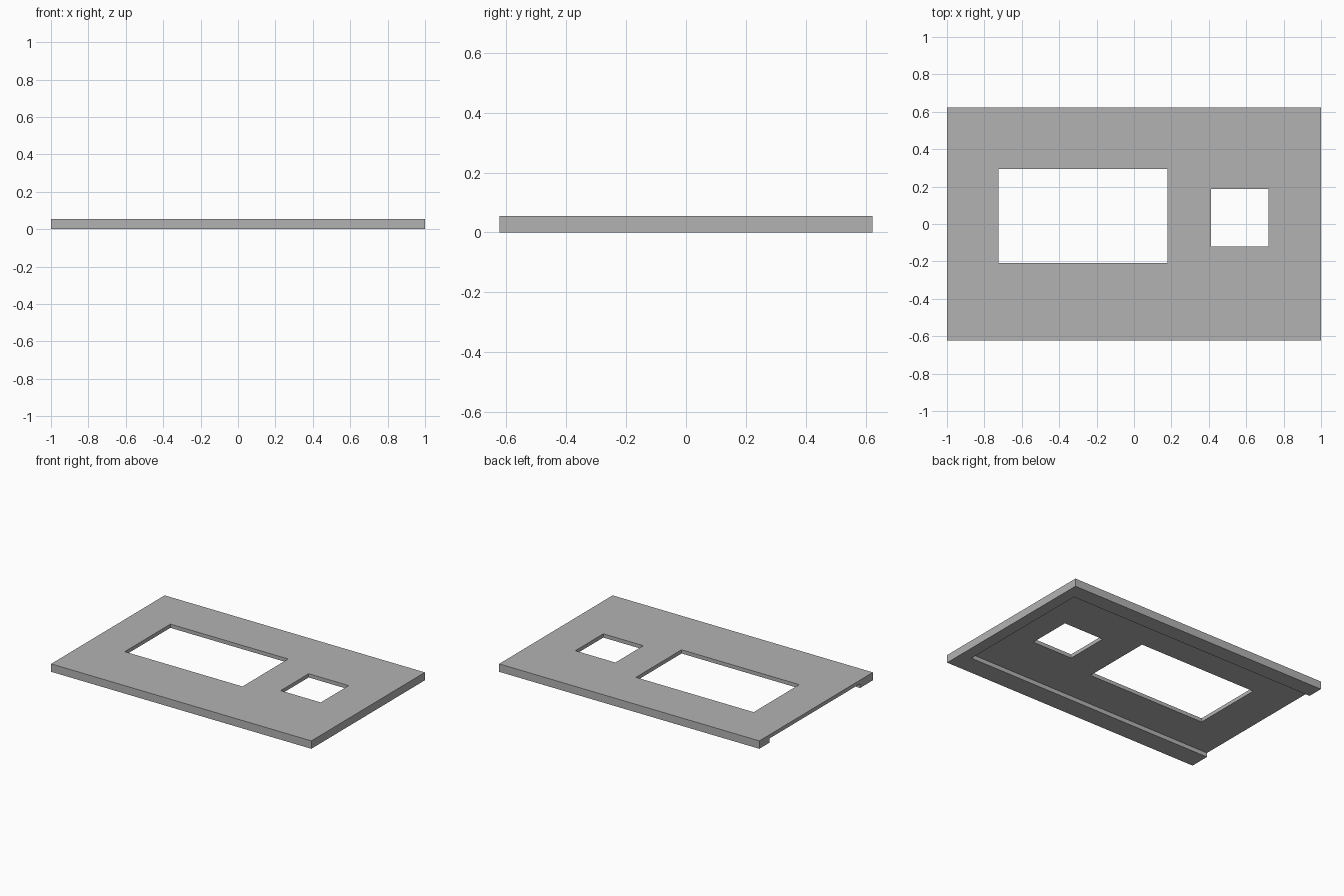
import bpy

old = bpy.data.objects.get("Cube")
if old:
    bpy.data.objects.remove(old, do_unlink=True)

HALF_Y = 0.623
HEIGHT = 0.055
UNDERSIDE = 0.029          # height of the thin panel above the rim's foot

grey = bpy.data.materials.new("plain grey")
grey.use_nodes = True
colour = (0.45, 0.45, 0.45, 1)
grey.diffuse_color = colour
grey.node_tree.nodes["Principled BSDF"].inputs["Base Color"].default_value = colour


def box(name, x, y, z):
    """Box spanning the given (low, high) ranges."""
    spans = (x, y, z)
    bpy.ops.mesh.primitive_cube_add(size=1)
    ob = bpy.context.object
    ob.name = name
    for v in ob.data.vertices:
        v.co = [lo + (c + 0.5) * (hi - lo) for c, (lo, hi) in zip(v.co, spans)]
    ob.data.materials.append(grey)
    return ob


def cut(target, cutter):
    """Subtract the cutter, then remove it."""
    cutter.hide_render = True
    mod = target.modifiers.new("cut", "BOOLEAN")
    mod.operation = "DIFFERENCE"
    mod.solver = "EXACT"
    mod.object = cutter
    bpy.ops.object.select_all(action="DESELECT")
    bpy.context.view_layer.objects.active = target
    target.select_set(True)
    bpy.ops.object.modifier_apply(modifier=mod.name)
    bpy.data.objects.remove(cutter, do_unlink=True)


# Outer slab
panel = box("panel", (-1, 1), (-HALF_Y, HALF_Y), (0, HEIGHT))

# Recess underneath: rim on three sides, open on the -x side
cut(panel, box("recess_cutter", (-1.2, 0.92),
               (-HALF_Y + 0.14, HALF_Y - 0.11), (-0.1, UNDERSIDE)))

# Wide and small window openings
cut(panel, box("wide_opening_cutter", (-0.725, 0.18), (-0.208, 0.293), (-0.1, 0.2)))
cut(panel, box("small_opening_cutter", (0.412, 0.72), (-0.12, 0.187), (-0.1, 0.2)))
